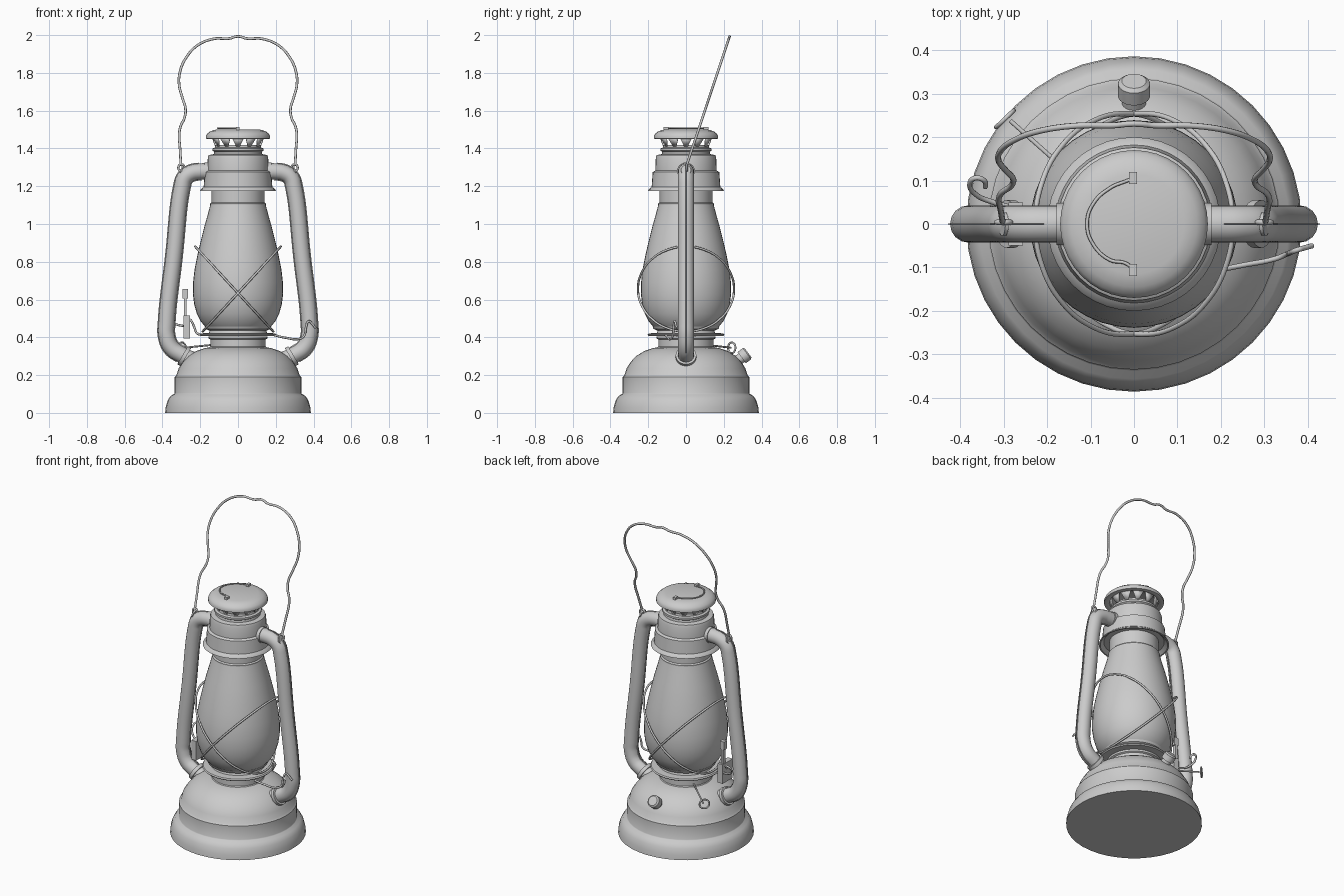
import bpy, bmesh, math
from mathutils import Vector

if "Cube" in bpy.data.objects:
    bpy.data.objects.remove(bpy.data.objects["Cube"])

N = 40


def finish(name, bm, angle=35):
    bmesh.ops.remove_doubles(bm, verts=bm.verts, dist=1e-5)
    bmesh.ops.recalc_face_normals(bm, faces=bm.faces)
    me = bpy.data.meshes.new(name)
    bm.to_mesh(me)
    bm.free()
    ob = bpy.data.objects.new(name, me)
    bpy.context.collection.objects.link(ob)
    bpy.ops.object.select_all(action='DESELECT')
    ob.select_set(True)
    bpy.context.view_layer.objects.active = ob
    bpy.ops.object.shade_smooth_by_angle(angle=math.radians(angle))
    return ob


def lathe(name, profile, seg=N):
    """Revolve (radius, z) points about z."""
    bm = bmesh.new()
    vs = [bm.verts.new((r, 0, z)) for r, z in profile]
    es = [bm.edges.new(p) for p in zip(vs, vs[1:])]
    bmesh.ops.spin(bm, geom=vs + es, cent=(0, 0, 0), axis=(0, 0, 1),
                   angle=2 * math.pi, steps=seg, use_duplicate=False)
    return finish(name, bm)


def rod(name, pts, r, cyclic=False, res=6, sides=2, kind='AUTO'):
    """Round bar along a smooth path."""
    cu = bpy.data.curves.new(name, 'CURVE')
    cu.dimensions = '3D'
    cu.bevel_depth, cu.bevel_resolution = r, sides
    cu.resolution_u, cu.use_fill_caps = res, True
    sp = cu.splines.new('BEZIER')
    sp.bezier_points.add(len(pts) - 1)
    for bp, p in zip(sp.bezier_points, pts):
        bp.co = p
        bp.handle_left_type = bp.handle_right_type = kind
    sp.use_cyclic_u = cyclic
    ob = bpy.data.objects.new(name, cu)
    bpy.context.collection.objects.link(ob)
    return ob


def cylinder(name, center, axis, r, depth, seg=24, r2=None):
    bm = bmesh.new()
    bmesh.ops.create_cone(bm, cap_ends=True, segments=seg, radius1=r,
                          radius2=r if r2 is None else r2, depth=depth)
    ob = finish(name, bm)
    ob.location = center
    ob.rotation_euler = Vector(axis).to_track_quat('Z', 'Y').to_euler()
    return ob


def box(name, center, size):
    bm = bmesh.new()
    bmesh.ops.create_cube(bm, size=1)
    bmesh.ops.scale(bm, vec=size, verts=bm.verts)
    ob = finish(name, bm)
    ob.location = center
    return ob


# Fuel tank and base
lathe("fuel_tank", [(0, 0), (.386, 0), (.383, .03), (.373, .065), (.357, .09), (.338, .1),
                    (.335, .105), (.335, .19), (.326, .2), (.315, .235), (.293, .27),
                    (.262, .302), (.22, .328), (.175, .343), (.15, .347), (.146, .352),
                    (.146, .388), (.155, .393), (.155, .405), (0, .405)])
# Globe plate and burner gallery
lathe("globe_plate", [(0, .408), (.198, .408), (.203, .414), (.198, .421), (.16, .423), (0, .423)])
lathe("globe_gallery", [(.155, .42), (.15, .435), (.172, .445), (.178, .458), (.165, .458), (.14, .43)])
# Glass globe
lathe("glass_globe", [(.15, .435), (.168, .45), (.198, .485), (.218, .525), (.232, .575),
                      (.239, .63), (.238, .69), (.23, .76), (.216, .83), (.2, .9),
                      (.18, .98), (.16, 1.05), (.146, 1.105), (.138, 1.105)])
# Chimney, bell and upper collars
lathe("globe_collar", [(.135, 1.1), (.147, 1.1), (.147, 1.108), (.14, 1.115), (.14, 1.2)])
lathe("chimney_bell", [(.14, 1.195), (.172, 1.195), (.192, 1.176), (.2, 1.176), (.197, 1.184),
                       (.182, 1.196), (.176, 1.275), (.162, 1.283), (.16, 1.35), (.155, 1.365),
                       (.128, 1.37), (.126, 1.382), (.135, 1.388), (.135, 1.4),
                       (.122, 1.405), (.12, 1.418), (.114, 1.418), (.114, 1.38)])
# Hollow rain cap
lathe("rain_cap", [(0, 1.5), (.115, 1.5), (.145, 1.492), (.163, 1.478), (.17, 1.465), (.17, 1.452),
                   (.162, 1.45), (.138, 1.455), (.13, 1.462), (0, 1.48)])

# Triangular tabs carrying the cap
bm = bmesh.new()
for i in range(12):
    a = i * math.pi / 6
    tri = [bm.verts.new((r * math.cos(a + d), r * math.sin(a + d), z))
           for r, d, z in ((.117, -.08, 1.41), (.117, .08, 1.41), (.138, .23, 1.457), (.138, -.23, 1.457))]
    bm.faces.new(tri)
finish("cap_tabs", bm).modifiers.new("thickness", 'SOLIDIFY').thickness = .004

# Small wire handle on the cap
rod("cap_handle", [(.0, .105, 1.505), (-.02, .098, 1.507), (-.055, .083, 1.508), (-.095, .045, 1.508),
                   (-.108, 0, 1.508), (-.095, -.045, 1.508), (-.055, -.083, 1.508),
                   (-.02, -.09, 1.507), (0, -.105, 1.505)], .004)
for s in (-1, 1):
    box("cap_handle_bracket", (-.002, s * .106, 1.505), (.018, .027, .016))

# Side air tubes with flat seams, collars and bail ears
for s in (-1, 1):
    path = [(s * x, 0, z) for x, z in ((.15, 1.278), (.2, 1.278), (.245, 1.27), (.28, 1.245),
                                       (.297, 1.195), (.339, .83), (.378, .475), (.378, .41),
                                       (.352, .345), (.3, .308), (.2, .265))]
    rod("air_tube", path, .043, res=8, sides=6)
    seam = rod("tube_seam", path[1:-1], .05, res=8, sides=3)
    seam.scale.y = .06
    cylinder("tube_collar", (s * .168, 0, 1.278), (1, 0, 0), .048, .02)
    cylinder("tube_foot", (s * .285, 0, .3), (s * .85, 0, .5), .055, .02)
    cylinder("bail_ear", (s * .3, 0, 1.285), (s, 0, .3), .027, .008)
    rod("bail_hook", [(s * (.3 + .016 * math.cos(t)), .004, 1.298 + .018 * math.sin(t))
                      for t in (i * math.pi / 4 for i in range(8))], .006, cyclic=True)

# Bail handle, tilted backwards
half = [(.302, 1.31), (.307, 1.4), (.311, 1.48), (.303, 1.52), (.284, 1.56), (.278, 1.61),
        (.295, 1.67), (.312, 1.74), (.306, 1.81), (.275, 1.88), (.215, 1.945),
        (.13, 1.98), (.04, 1.983), (.02, 1.99)]
pts = [(-x, z) for x, z in half] + [(0, 1.993)] + [(x, z) for x, z in reversed(half)]
rod("bail_handle", [(x, (z - 1.3) * .333, z) for x, z in pts], .007)

# Crossed wire guards round the globe
for s in (-1, 1):
    ring = [(s * (.02 + .207 * math.cos(t)), .254 * math.sin(t), .656 + .225 * math.cos(t))
            for t in (i * math.pi / 8 for i in range(16))]
    rod("globe_guard", ring, .006, cyclic=True)

# Filler cap on the back of the tank
d = Vector((0, .8, .6))
c = Vector((0, .285, .285))
cylinder("filler_neck", c, d, .028, .05)
cylinder("filler_cap", c + d * .03, d, .037, .035)
cylinder("filler_cap_top", c + d * .051, d, .037, .008, r2=.028)

# Wick shaft with ring knob
rod("wick_shaft", [(-.09, .065, .365), (-.285, .238, .345)], .005, kind='VECTOR')
u = Vector((.72, .69, 0))
k = Vector((-.297, .242, .345))
rod("wick_knob", [k + u * .028 * math.cos(t) + Vector((0, 0, .028 * math.sin(t)))
                  for t in (i * math.pi / 4 for i in range(8))], .005, cyclic=True)

# Globe retaining wire on the right
rod("globe_catch", [(.19, -.107, .412), (.25, -.095, .398), (.325, -.08, .392), (.35, -.07, .408),
                    (.36, -.066, .455), (.375, -.06, .485), (.392, -.055, .472), (.41, -.05, .45)], .006)
# Globe lifting lever on the left
box("lever_plate", (-.272, .0, .455), (.034, .1, .12))
box("lever_stem", (-.28, .03, .56), (.014, .025, .12))
box("lever_head", (-.28, .03, .63), (.03, .025, .05))
rod("lever_wire", [(-.17, -.02, .415), (-.215, -.02, .42), (-.232, -.02, .455), (-.25, -.02, .49),
                   (-.27, -.01, .5)], .006)
rod("lever_hook", [(-.29, .04, .46), (-.33, .052, .47), (-.36, .065, .49), (-.378, .088, .52),
                   (-.365, .106, .545), (-.345, .1, .54), (-.342, .085, .52)], .006)
